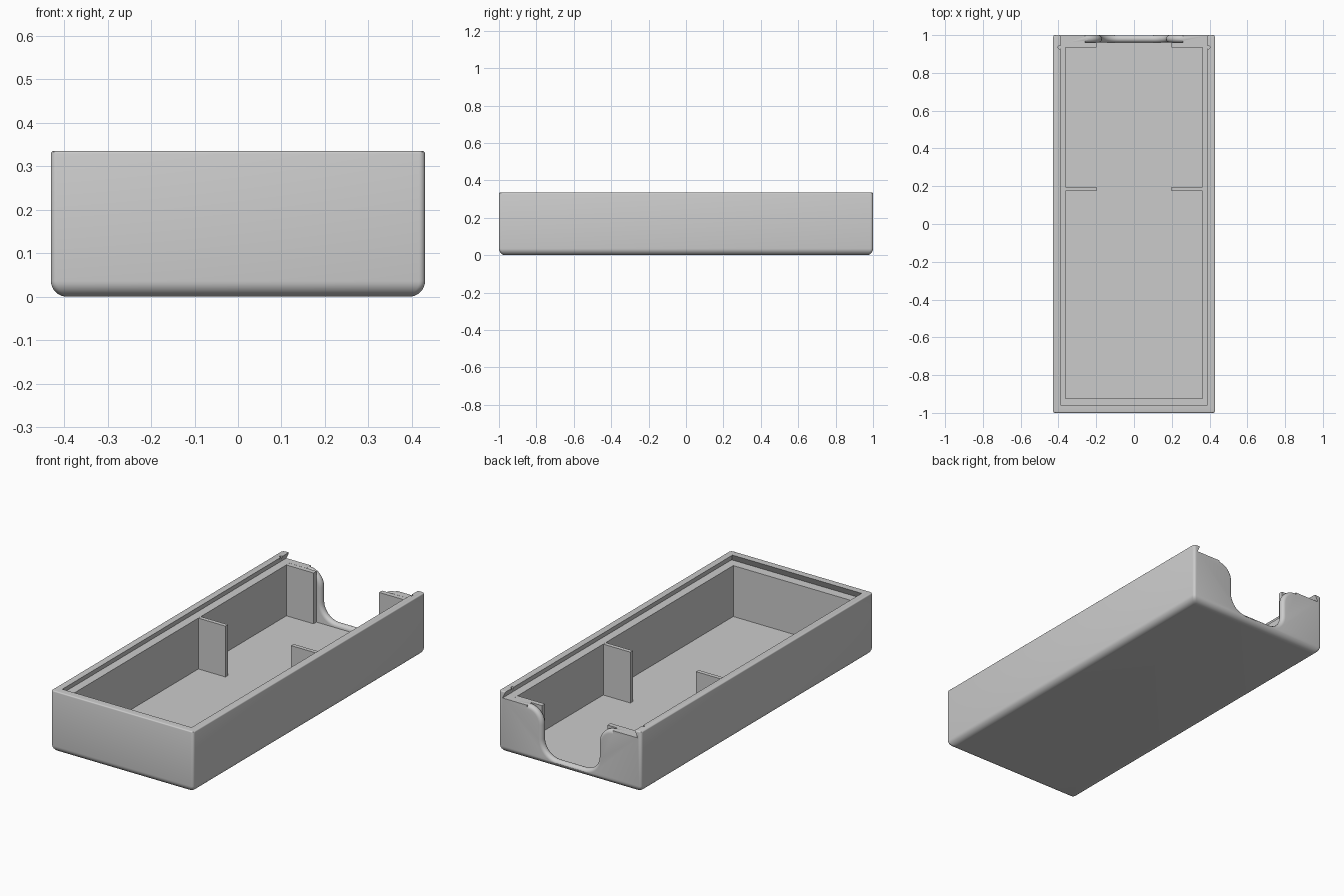
import bpy, bmesh
from math import sin, cos, pi, radians

if "Cube" in bpy.data.objects:
    bpy.data.objects.remove(bpy.data.objects["Cube"])

grey = bpy.data.materials.new("light grey plastic")
grey.use_nodes = True
grey.diffuse_color = (0.6, 0.6, 0.6, 1)
grey.node_tree.nodes["Principled BSDF"].inputs["Base Color"].default_value = (0.6, 0.6, 0.6, 1)

HX, HY, H = 0.43, 1.0, 0.335          # outer half sizes and height
IN_X, FRONT_IN, BACK_IN = 0.362, -0.925, 0.96
FLOOR, LEDGE = 0.02, 0.298


def loft(name, rings):
    """Solid skinned through rings of equal point count, capped at both ends."""
    bm = bmesh.new()
    loops = [[bm.verts.new(p) for p in ring] for ring in rings]
    for a, b in zip(loops, loops[1:]):
        for i in range(len(a)):
            j = (i + 1) % len(a)
            bm.faces.new((a[i], a[j], b[j], b[i]))
    bm.faces.new(loops[0][::-1])
    bm.faces.new(loops[-1])
    bmesh.ops.recalc_face_normals(bm, faces=bm.faces)
    mesh = bpy.data.meshes.new(name)
    bm.to_mesh(mesh)
    bm.free()
    ob = bpy.data.objects.new(name, mesh)
    bpy.context.collection.objects.link(ob)
    mesh.materials.append(grey)
    return ob


def rect(x0, x1, y0, y1, z):
    return [(x0, y0, z), (x1, y0, z), (x1, y1, z), (x0, y1, z)]


def block(name, x0, x1, y0, y1, z0, z1):
    return loft(name, [rect(x0, x1, y0, y1, z0), rect(x0, x1, y0, y1, z1)])


def rounded_rect(inset, z, r=0.014, steps=5):
    pts = []
    cx, cy = HX - inset - r, HY - inset - r
    for k, (sx, sy) in enumerate([(1, 1), (-1, 1), (-1, -1), (1, -1)]):
        for i in range(steps + 1):
            a = pi / 2 * (k + i / steps)
            pts.append((sx * cx + r * cos(a), sy * cy + r * sin(a), z))
    return pts


def cut(target, cutter):
    mod = target.modifiers.new("cut", "BOOLEAN")
    mod.operation, mod.solver, mod.object = "DIFFERENCE", "EXACT", cutter
    bpy.ops.object.select_all(action="DESELECT")
    bpy.context.view_layer.objects.active = target
    target.select_set(True)
    bpy.ops.object.modifier_apply(modifier=mod.name)
    bpy.data.objects.remove(cutter)


# Outer shell: large rounding below, tiny rounding on the top rim
R, r = 0.036, 0.006
rings = [rounded_rect(R * (1 - sin(a)), R * (1 - cos(a)))
         for a in [pi / 2 * i / 8 for i in range(9)]]
rings += [rounded_rect(r * (1 - cos(a)), H - r + r * sin(a))
          for a in [pi / 2 * i / 3 for i in range(4)]]
tray = loft("tray_body", rings)

# Inner compartment
cut(tray, block("cavity_cutter", -IN_X, IN_X, FRONT_IN, BACK_IN, FLOOR, 0.5))

# Dovetail channel for a sliding lid, open at the back
cut(tray, loft("lid_channel_cutter", [
    rect(-0.408, 0.408, -0.976, 1.1, LEDGE),
    rect(-0.388, 0.388, -0.956, 1.1, H + 0.005)]))


# Cable opening in the back wall, with a fully rounded rim
def notch_ring(y, o):
    top, low, steps = 0.09 - o, 0.09 + o, 10
    half = [(0.26, 0.5)]
    half += [(0.26 - top * sin(a), 0.21 + top * cos(a))
             for a in [pi / 2 * i / steps for i in range(steps + 1)]]
    half += [(0.08 + low * cos(a), 0.132 - low * sin(a))
             for a in [pi / 2 * i / steps for i in range(steps + 1)]]
    outline = half + [(-x, z) for x, z in reversed(half)]
    return [(x, y, z) for x, z in outline]


rim = 0.02
stations = [(0.98 + rim * sin(t), rim * (1 - cos(t)))
            for t in [pi * (i / 10 - 0.5) for i in range(11)]]
stations = [(0.95, rim)] + stations + [(1.05, rim)]
cut(tray, loft("notch_cutter", [notch_ring(y, o) for y, o in stations]))

# Small lid catches in the side rails
for s in (-1, 1):
    cut(tray, loft("catch_cutter", [
        [(s * 0.394 + 0.008 * cos(a), 0.935 + 0.008 * sin(a), z)
         for a in [2 * pi * i / 16 for i in range(16)]]
        for z in (LEDGE + 0.001, 0.4)]))

bpy.ops.object.select_all(action="DESELECT")
bpy.context.view_layer.objects.active = tray
tray.select_set(True)
bpy.ops.object.shade_smooth_by_angle(angle=radians(32))

# Upright ribs on both side walls: mid divider and back stop
for side, s in (("left", 1), ("right", -1)):
    x0, x1 = sorted((s * 0.198, s * (IN_X + 0.002)))
    block(side + "_divider_rib", x0, x1, 0.175, 0.197, FLOOR - 0.005, LEDGE - 0.0005)
    block(side + "_back_rib", x0, x1, 0.935, BACK_IN + 0.001, FLOOR - 0.005, LEDGE - 0.0005)
